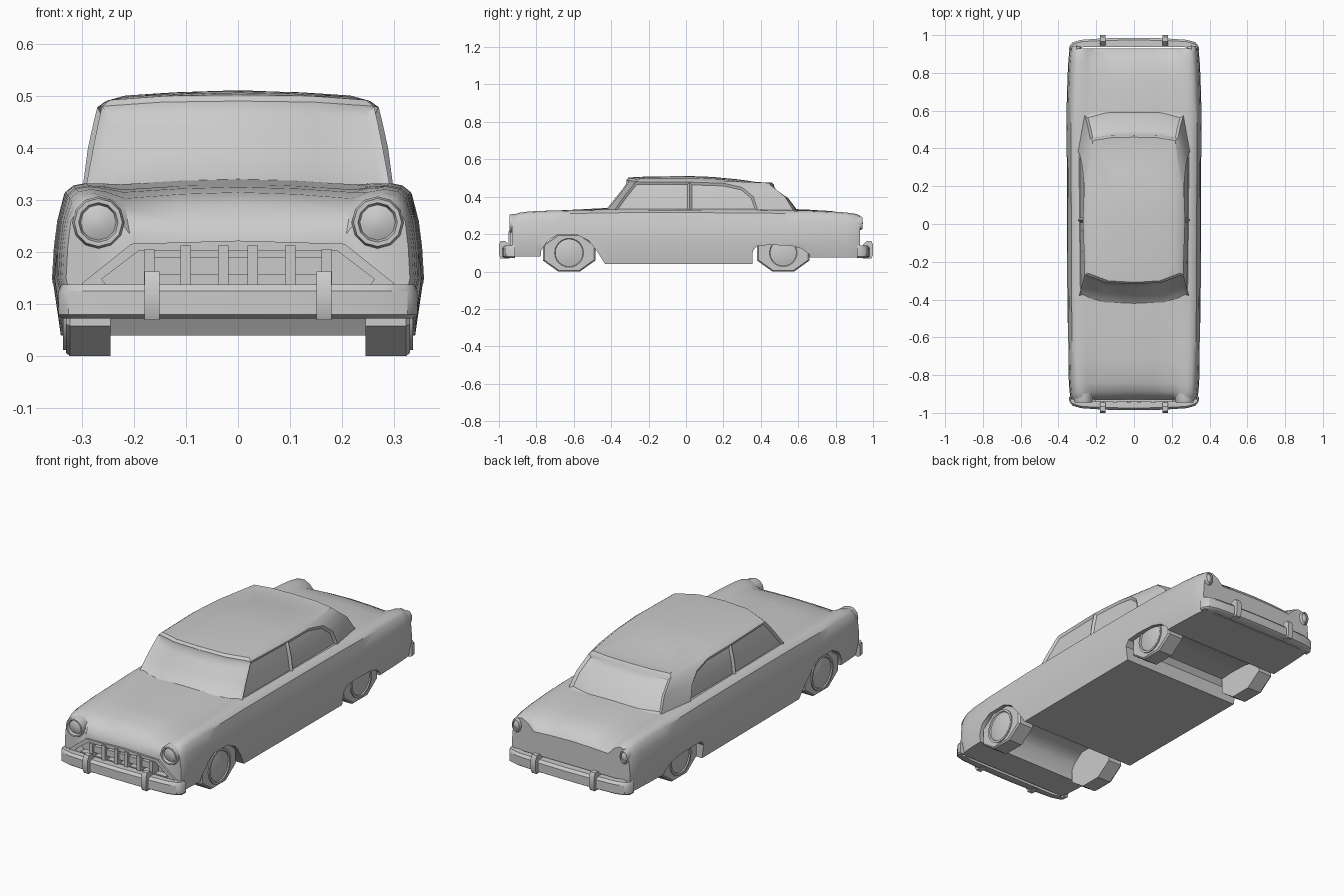
import bpy, bmesh, math
from mathutils import Vector

if "Cube" in bpy.data.objects:
    bpy.data.objects.remove(bpy.data.objects["Cube"])


def loft(rings):
    """Skin closed rings of points, cap both ends; return bmesh and face lookup."""
    bm = bmesh.new()
    vs = [[bm.verts.new(p) for p in r] for r in rings]
    n, faces = len(rings[0]), {}
    for i in range(len(vs) - 1):
        for j in range(n):
            k = (j + 1) % n
            faces[i, j] = bm.faces.new((vs[i][j], vs[i][k], vs[i + 1][k], vs[i + 1][j]))
    bm.faces.new(vs[0])
    bm.faces.new(vs[-1])
    bmesh.ops.recalc_face_normals(bm, faces=bm.faces[:])
    return bm, faces


def finish(name, bm, angle=35):
    bmesh.ops.recalc_face_normals(bm, faces=bm.faces[:])
    me = bpy.data.meshes.new(name)
    bm.to_mesh(me)
    bm.free()
    ob = bpy.data.objects.new(name, me)
    bpy.context.collection.objects.link(ob)
    smooth(ob, angle)
    return ob


def smooth(ob, angle=35):
    bpy.ops.object.select_all(action='DESELECT')
    ob.select_set(True)
    bpy.context.view_layer.objects.active = ob
    bpy.ops.object.shade_smooth_by_angle(angle=math.radians(angle))


def cut(ob, cutters):
    for c in cutters:
        m = ob.modifiers.new("cut", 'BOOLEAN')
        m.object, m.operation, m.solver = c, 'DIFFERENCE', 'EXACT'
        bpy.context.view_layer.objects.active = ob
        bpy.ops.object.modifier_apply(modifier=m.name)
    smooth(ob)


def place(axis, d, u, v):
    return (d, u, v) if axis == 'x' else (u, d, v)


def prism(name, pts, axis, a, b):
    bm, _ = loft([[place(axis, d, u, v) for u, v in pts] for d in (a, b)])
    return finish(name, bm)


def turned(name, axis, cu, cv, rings, n, su=1, sv=1, turn=0):
    """Turned part along an axis, rings = (position, radius)."""
    angs = [2 * math.pi * (i + turn) / n for i in range(n)]
    bm, _ = loft([[place(axis, d, cu + r * su * math.cos(t), cv + r * sv * math.sin(t))
                   for t in angs] for d, r in rings])
    return finish(name, bm)


def box(name, x, y, z):
    return prism(name, [(x[0], z[0]), (x[1], z[0]), (x[1], z[1]), (x[0], z[1])], 'y', *y)


def mirrored(half):
    return half + [(-p[0],) + tuple(p[1:]) for p in half[-2:0:-1]]


# Lower body: stations of y, half width, bottom, fender crown, valley, centre
stations = [
    (-.930, .330, .080, .297, .235, .228),
    (-.915, .337, .080, .306, .262, .258),
    (-.890, .341, .080, .314, .285, .290),
    (-.840, .345, .080, .321, .303, .315),
    (-.720, .349, .080, .326, .315, .325),
    (-.610, .351, .080, .328, .320, .330),
    (-.590, .351, .040, .328, .320, .331),
    (-.420, .353, .040, .332, .330, .340),
    (0.00, .355, .040, .333, .333, .338),
    (0.35, .356, .040, .331, .331, .338),
    (0.50, .357, .040, .329, .328, .336),
    (0.52, .357, .075, .329, .328, .336),
    (0.65, .356, .075, .326, .321, .331),
    (0.78, .352, .075, .321, .313, .323),
    (0.86, .348, .075, .315, .297, .308),
    (0.91, .343, .075, .308, .272, .282),
    (0.93, .335, .075, .299, .248, .256)]
rings = []
for y, w, zb, zf, zv, zc in stations:
    half = [(0, zb), (.955 * w, zb), (w, .15), (.99 * w, .21), (.972 * w, .26),
            (.935 * w, zf - .018), (.89 * w, zf - .005), (.82 * w, zf),
            (.73 * w, zf * .7 + zv * .3), (.63 * w, zv), (.32 * w, zc * .7 + zv * .3), (0, zc)]
    rings.append([(x, y, z) for x, z in mirrored(half)])
body = finish("body", loft(rings)[0])

# Wheel arch channels and grille opening
front_arch = prism("front_arch_cutter", [(-.785, -.05), (-.775, .11), (-.74, .165), (-.69, .195),
                   (-.58, .195), (-.52, .165), (-.47, .10), (-.43, .035), (-.42, -.05)], 'x', -.5, .5)
rear_arch = prism("rear_arch_cutter", [(.355, -.05), (.357, .11), (.38, .137), (.45, .142), (.56, .138),
                  (.62, .122), (.66, .09), (.68, -.05)], 'x', -.5, .5)
opening = prism("grille_cutter", [(-.19, .203), (.19, .203), (.262, .148), (.24, .12),
                (-.24, .12), (-.262, .148)], 'y', -1.1, -.89)
cut(body, [front_arch, rear_arch, opening])
frame = prism("grille_frame", [(-.205, .216), (0, .222), (.205, .216), (.30, .14), (.28, .105),
              (-.28, .105), (-.30, .14)], 'y', -.94, -.91)
cut(frame, [opening])
for c in (front_arch, rear_arch, opening):
    bpy.data.objects.remove(c, do_unlink=True)

# Grille bar and teeth
box("grille_bar", (-.175, .175), (-.935, -.895), (.157, .19))
box("grille_lower_bar", (-.24, .24), (-.93, -.895), (.122, .138))
for x in (-.17, -.1, -.028, .028, .1, .17):
    box("grille_tooth", (x - .01, x + .01), (-.948, -.9), (.135, .213 if abs(x) < .15 else .205))

# Cabin: plan outlines from windscreen centre round to rear window centre
plans = [
    [(0, -.445), (.16, -.435), (.292, -.385), (.298, .02), (.297, .385), (.262, .575), (.15, .605), (0, .61)],
    [(0, -.385), (.155, -.375), (.278, -.332), (.288, .02), (.286, .36), (.248, .53), (.14, .548), (0, .553)],
    [(0, -.345), (.15, -.336), (.268, -.293), (.277, .02), (.273, .30), (.238, .485), (.13, .497), (0, .50)],
    [(0, -.318), (.145, -.31), (.261, -.268), (.270, .02), (.264, .20), (.232, .452), (.13, .467), (0, .47)]]
heights = [[.325] * 8, [.40] * 8, [.45] * 5 + [.436] * 3,
           [.490, .488, .480, .478, .472, .462, .464, .464]]
rings = [mirrored([(x, y, z) for (x, y), z in zip(p, h)]) for p, h in zip(plans, heights)]
top = rings[-1]
rings.append([(x * .94, .06 + (y - .06) * .975, z + .012) for x, y, z in top])
for sx, sy in ((.8, .83), (.45, .55), (.1, .2)):
    ring = []
    for x, y, z in top:
        x, y = x * sx, .06 + (y - .06) * sy
        ring.append((x, y, .510 - .22 * max(0, y) ** 2 - .06 * min(0, y) ** 2 - .2 * x * x))
    rings.append(ring)
bm, faces = loft(rings)
# Recessed glass: windscreen, side windows, rear window
for cols, border in (((0, 1, 12, 13), .016), ((2,), .012), ((11,), .012), ((3,), .012),
                     ((10,), .012), ((5, 6, 7, 8), .014)):
    region = [faces[i, j] for i in range(3) for j in cols]
    bmesh.ops.inset_region(bm, faces=region, thickness=border, depth=-.0001, use_even_offset=True)
    inward = {}
    for f in region:
        for v in f.verts:
            inward.setdefault(v, Vector())
            inward[v] += f.normal
    for v, nrm in inward.items():
        v.co -= nrm.normalized() * .01
finish("cabin", bm)

# Wheels: eight-sided tyres with round hub discs
for side, label in ((1, "right"), (-1, "left")):
    for y, end, r in ((-.625, "front", .088), (.52, "rear", .084)):
        turned(f"{end}_{label}_tyre", 'x', y, .1,
               [(side * .245, 1), (side * .322, 1), (side * .33, .94)], 8, .152, .108, .5)
        turned(f"{end}_{label}_hub", 'x', y, .1,
               [(side * d, q * r) for d, q in ((.3, 1), (.336, 1), (.336, .88), (.331, .84),
                                               (.338, .5), (.34, .1))], 24)

# Headlights and tail lights
for s in (-1, 1):
    turned("headlight", 'y', s * .268, .257,
           [(-.87, .05), (-.93, .05), (-.945, .046), (-.945, .038), (-.932, .034),
            (-.937, .022), (-.94, .005)], 12)
    turned("tail_light", 'y', s * .305, .258,
           [(.88, 1), (.935, 1), (.943, .85), (.943, .68), (.937, .62), (.945, .1)], 12, .025, .037)

# Bumpers with overriders
path = [(.345, .915), (.342, .94), (.325, .962), (.28, .975), (.16, .983), (0, .986)]
path += [(-x, y) for x, y in path[-2::-1]]
section = [(1, .08), (1, .125), (.75, .138), (0, .138), (0, .073), (.75, .073)]
for s, end in ((-1, "front"), (1, "rear")):
    rings = []
    for x, y in path:
        inner = (x * .93, min(y - .035, .938) if abs(x) < .34 else y - .002)
        rings.append([(inner[0] + (x - inner[0]) * t, s * (inner[1] + (y - inner[1]) * t), z)
                      for t, z in section])
    finish(end + "_bumper", loft(rings)[0])
    for c in (-.165, .165):
        hw = .014
        pts = [(s * .945, .07), (s * .992, .07), (s * 1.0, .09), (s * 1.0, .145),
               (s * .99, .163), (s * .965, .163), (s * .945, .14)]
        prism(end + "_overrider", pts, 'x', c - hw, c + hw)
